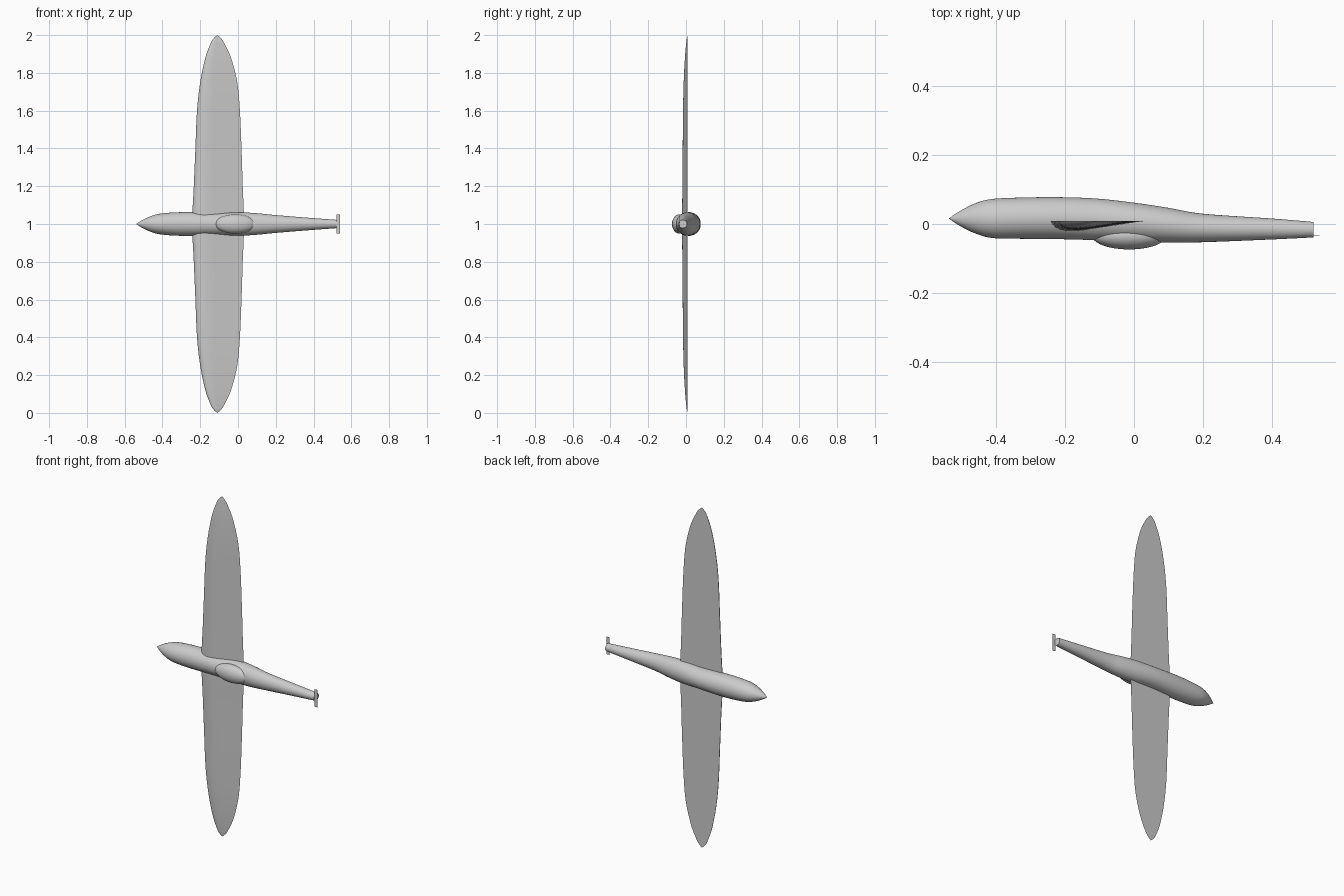
import bpy, bmesh, math
from mathutils import Vector

if "Cube" in bpy.data.objects:
    bpy.data.objects.remove(bpy.data.objects["Cube"])


def resample(keys, n):
    """Catmull-Rom curve through rows of numbers, n steps per span."""
    k = [Vector(r) for r in keys]
    k = [k[0] * 2 - k[1]] + k + [k[-1] * 2 - k[-2]]
    out = []
    for i in range(1, len(k) - 2):
        a, b, c, d = k[i - 1:i + 3]
        for j in range(n):
            t = j / n
            out.append(0.5 * (2 * b + (c - a) * t + (2 * a - 5 * b + 4 * c - d) * t * t
                              + (3 * b - a - 3 * c + d) * t ** 3))
    return out + [k[-2]]


def finish(name, bm, angle=40):
    bmesh.ops.remove_doubles(bm, verts=bm.verts, dist=1e-5)
    bmesh.ops.recalc_face_normals(bm, faces=bm.faces)
    me = bpy.data.meshes.new(name)
    bm.to_mesh(me)
    bm.free()
    ob = bpy.data.objects.new(name, me)
    bpy.context.collection.objects.link(ob)
    bpy.ops.object.select_all(action='DESELECT')
    ob.select_set(True)
    bpy.context.view_layer.objects.active = ob
    bpy.ops.object.shade_smooth_by_angle(angle=math.radians(angle))
    return ob


def loft(name, rings, caps=False):
    bm = bmesh.new()
    vs = [[bm.verts.new(p) for p in r] for r in rings]
    n = len(vs[0])
    for a, b in zip(vs, vs[1:]):
        for i in range(n):
            bm.faces.new((a[i], a[(i + 1) % n], b[(i + 1) % n], b[i]))
    if caps:
        bm.faces.new(vs[-1])
    return finish(name, bm)


# Fuselage: x, y of upper edge, y of lower edge, half width in z
body = [(-0.539, 0.016, 0.016, 0.0), (-0.504, 0.039, -0.007, 0.022),
        (-0.46, 0.061, -0.028, 0.042), (-0.41, 0.073, -0.041, 0.055),
        (-0.32, 0.077, -0.043, 0.062), (-0.22, 0.078, -0.044, 0.062),
        (-0.11, 0.074, -0.047, 0.059), (0.0, 0.062, -0.051, 0.062),
        (0.10, 0.047, -0.054, 0.057), (0.2, 0.030, -0.053, 0.047),
        (0.4, 0.016, -0.045, 0.031), (0.522, 0.006, -0.039, 0.022)]
SIDES = 48
rings = []
for x, hi, lo, w in resample(body, 5):
    rings.append([(x, (hi + lo) / 2 + (hi - lo) / 2 * math.cos(2 * math.pi * i / SIDES),
                   1 + w * math.sin(2 * math.pi * i / SIDES)) for i in range(SIDES)])
loft("fuselage", rings, caps=True)

# Wing: distance from the centre, leading edge x, trailing edge x
half = [(0.0, -0.243, 0.032), (0.2, -0.234, 0.025), (0.39, -0.226, 0.019),
        (0.6, -0.217, 0.010), (0.75, -0.2, -0.004), (0.88, -0.173, -0.037),
        (0.96, -0.143, -0.074), (0.986, -0.126, -0.093), (1.0, -0.109, -0.109)]
span = [(-s, a, b) for s, a, b in half[:0:-1]] + half
# Aerofoil: flat on +y, cambered on -y (chord fraction, depth fraction)
foil = [(0, 0), (0.015, 0.3), (0.05, 0.62), (0.11, 0.88), (0.19, 1), (0.3, 0.97),
        (0.45, 0.78), (0.7, 0.42), (1, 0)]
foil = [tuple(p) for p in resample(foil, 3)] + [(0.66, 0), (0.33, 0)]
rings = [[(a + (b - a) * u, 0.009 - 0.108 * (b - a) * t, 1 + s) for u, t in foil]
         for s, a, b in resample(span, 5)]
loft("wing", rings)

# Canopy blister on the -y side of the fuselage
bm = bmesh.new()
bmesh.ops.create_uvsphere(bm, u_segments=48, v_segments=24, radius=1)
bmesh.ops.scale(bm, verts=bm.verts, vec=(0.108, 0.040, 0.051))
bmesh.ops.translate(bm, verts=bm.verts, vec=(-0.014, -0.034, 1))
finish("canopy", bm)

# Small thin plate at the end of the tail
bm = bmesh.new()
bmesh.ops.create_cube(bm, size=1)
bmesh.ops.scale(bm, verts=bm.verts, vec=(0.019, 0.002, 0.102))
bmesh.ops.translate(bm, verts=bm.verts, vec=(0.5305, -0.033, 1))
finish("tail_plate", bm)
